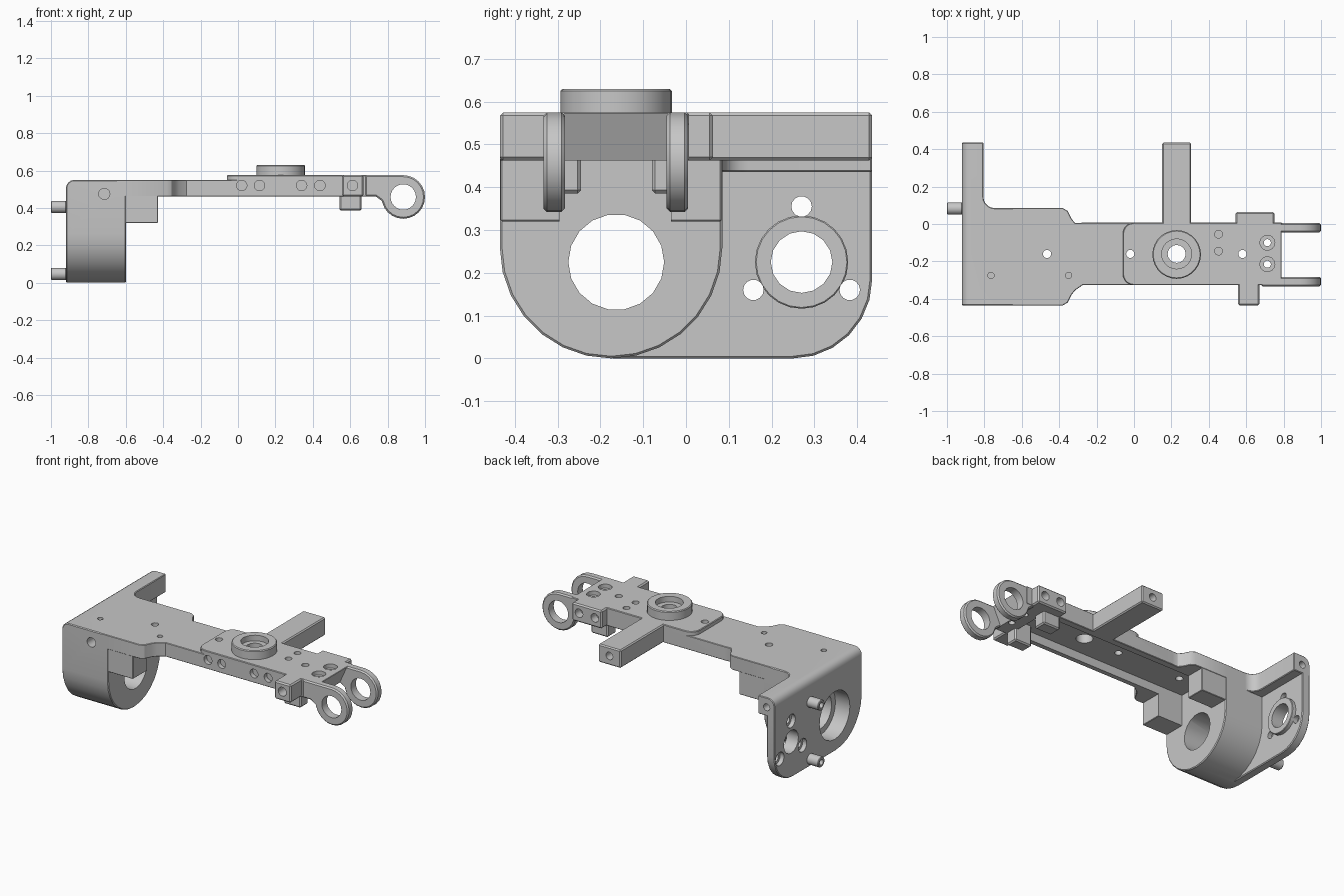
import bpy, bmesh
from math import cos, sin, radians
from mathutils import Vector

cube = bpy.data.objects.get("Cube")
if cube:
    bpy.data.objects.remove(cube, do_unlink=True)

grey = bpy.data.materials.new("machined_grey")
grey.use_nodes = True
COLOUR = (0.57, 0.57, 0.57, 1)
grey.diffuse_color = COLOUR
grey.node_tree.nodes["Principled BSDF"].inputs["Base Color"].default_value = COLOUR

helpers = []
PLACE = {"x": lambda a, b, d: (d, a, b),
         "y": lambda a, b, d: (a, d, b),
         "z": lambda a, b, d: (a, b, d)}


def arc(a, b, r, start, end, steps=8):
    angles = [radians(start + (end - start) * i / steps) for i in range(steps + 1)]
    return [(a + r * cos(t), b + r * sin(t)) for t in angles]


def rect(a0, a1, b0, b1):
    return [(a0, b0), (a1, b0), (a1, b1), (a0, b1)]


def circle(a, b, r, sides=20):
    return arc(a, b, r, 0, 360, sides)[:-1]


def prism(name, pts, axis, lo, hi, bevel=0.005, round_edge=False):
    """Extrude a flat profile along an axis."""
    bm = bmesh.new()
    base = [bm.verts.new(PLACE[axis](a, b, lo)) for a, b in pts]
    face = bm.faces.new(base)
    ext = bmesh.ops.extrude_face_region(bm, geom=[face])
    step = Vector(PLACE[axis](0, 0, hi - lo))
    bmesh.ops.translate(bm, vec=step,
                        verts=[v for v in ext["geom"] if isinstance(v, bmesh.types.BMVert)])
    bmesh.ops.recalc_face_normals(bm, faces=bm.faces)
    if round_edge:  # large radius along the top outer edge
        edges = [e for e in bm.edges
                 if all(v.co.x < -0.919 and v.co.z > 0.549 for v in e.verts)]
        bmesh.ops.bevel(bm, geom=edges, offset=0.045, segments=4,
                        profile=0.5, affect="EDGES")
    mesh = bpy.data.meshes.new(name)
    bm.to_mesh(mesh)
    bm.free()
    mesh.materials.append(grey)
    obj = bpy.data.objects.new(name, mesh)
    bpy.context.scene.collection.objects.link(obj)
    if bevel:
        mod = obj.modifiers.new("edge", "BEVEL")
        mod.width, mod.segments = bevel, 1
        mod.limit_method, mod.angle_limit = "ANGLE", radians(40)
    return obj


def combine(target, tool, operation):
    mod = target.modifiers.new(operation.lower(), "BOOLEAN")
    mod.operation, mod.solver, mod.object = operation, "EXACT", tool
    tool.hide_render = True
    helpers.append(tool)


def add(*args, **options):
    combine(body, prism(*args, **options), "UNION")


def cut(target, pts, axis, lo, hi):
    combine(target, prism("cutter", pts, axis, lo, hi, 0), "DIFFERENCE")


def drill(target, axis, a, b, r, lo, hi, sides=14):
    cut(target, circle(a, b, r, sides), axis, lo, hi)


MID = -0.16  # centre line of the narrow beam

# Round motor housing, the base of the one-piece bracket
body = prism("bracket_body",
             [(0.085, 0.55), (-0.435, 0.55)] + arc(-0.175, 0.26, 0.26, 180, 360, 14),
             "x", -0.92, -0.598, round_edge=True)
add("housing_block", rect(-0.433, 0.083, 0.32, 0.53), "x", -0.62, -0.427, 0.003)

# Side panel, its top rib and bearing boss
add("side_panel",
    [(0.0, 0.5), (-0.175, 0.4), (-0.175, 0.0)]
    + arc(0.25, 0.185, 0.185, 270, 360, 6) + [(0.435, 0.5)],
    "x", -0.92, -0.865)
add("panel_rib",
    [(-0.92, 0.07), (-0.74, 0.07), (-0.74, 0.085)]
    + arc(-0.745, 0.145, 0.06, 270, 180, 5) + [(-0.805, 0.435), (-0.92, 0.435)],
    "z", 0.435, 0.55, 0.004, round_edge=True)
add("bearing_boss", circle(0.27, 0.225, 0.109, 24), "x", -0.88, -0.84, 0.003)

# Main beam: half outline mirrored about its centre line
half = [(-0.65, 0.26), (-0.38, 0.26), (-0.355, 0.245), (-0.335, 0.205),
        (-0.315, 0.18), (-0.275, 0.167), (0.79, 0.167)]
outline = ([(x, -0.175 - w if w > 0.17 else MID - w) for x, w in half]
           + [(x, -0.175 + w if w > 0.17 else MID + w) for x, w in reversed(half)])
add("main_beam", outline, "z", 0.462, 0.55, 0.003)
add("raised_pad",
    [(0.79, MID - 0.167), (0.79, MID + 0.167)] + arc(0.0, -0.053, 0.06, 90, 180, 5)
    + arc(0.0, -0.267, 0.06, 180, 270, 5),
    "z", 0.54, 0.575, 0.004)

# Cross arm, side tabs and top ring
add("cross_arm", rect(0.15, 0.306, 0.462, 0.575), "y", -0.02, 0.435, 0.007)
add("front_tab", rect(0.557, 0.67, 0.462, 0.575), "y", -0.435, -0.31, 0.008)
add("back_tab", rect(0.543, 0.75, 0.462, 0.575), "y", -0.02, 0.063, 0.008)
add("top_ring", circle(0.228, -0.163, 0.13, 28), "z", 0.56, 0.63)

# Channel under the beam, and the sloped end between the fork lugs
cut(body, rect(-0.598, 0.64, -0.295, -0.035), "z", 0.2, 0.515)
cut(body, [(0.733, 0.45), (0.9, 0.45), (0.9, 0.585), (0.794, 0.585)],
    "y", -0.285, -0.042)

# Fork lugs, and feet below the beam
lug_outline = (arc(0.8835, 0.4585, 0.1165, 90, -150, 16)
               + [(0.768, 0.438), (0.735, 0.462), (0.68, 0.462), (0.68, 0.575)])
for label, y in (("front", -0.333), ("back", -0.045)):
    add(label + "_fork_lug", lug_outline, "y", y, y + 0.05, 0.008)
for label, y0, y1 in (("front", -0.322, -0.245), ("back", -0.08, 0.003)):
    add(label + "_foot", rect(0.542, 0.66, 0.385, 0.53), "y", y0, y1, 0.008)
drill(body, "y", 0.8835, 0.4585, 0.068, -0.4, 0.1, 24)

# Motor bore with a wider outer seat, and the bearing holes
drill(body, "x", -0.163, 0.225, 0.15, -0.95, -0.82, 24)
drill(body, "x", -0.163, 0.225, 0.112, -0.95, -0.5, 18)
drill(body, "x", 0.27, 0.225, 0.072, -0.95, -0.8, 16)
for angle in (90, 210, 330):
    y, z = 0.27 + 0.13 * cos(radians(angle)), 0.225 + 0.13 * sin(radians(angle))
    drill(body, "x", y, z, 0.024, -0.95, -0.8)
    drill(body, "x", y, z, 0.042, -0.95, -0.893)

# Blind holes in the rib, arm, housing, tabs and beam side
drill(body, "y", -0.865, 0.49, 0.022, 0.36, 0.5)
drill(body, "y", 0.228, 0.52, 0.024, 0.36, 0.5)
drill(body, "y", -0.715, 0.475, 0.03, -0.5, -0.37)
drill(body, "y", 0.612, 0.52, 0.028, -0.5, -0.37)
for x in (0.59, 0.7):
    drill(body, "y", x, 0.52, 0.027, 0.01, 0.1)
for x in (0.02, 0.115, 0.34, 0.438):
    drill(body, "y", x, 0.52, 0.028, -0.4, -0.3)

# Stepped ring bore and the vertical deck holes
drill(body, "z", 0.228, MID, 0.08, 0.595, 0.7, 24)
drill(body, "z", 0.228, MID, 0.048, 0.3, 0.7, 16)
for x in (-0.465, -0.02, 0.58):
    drill(body, "z", x, MID, 0.022, 0.3, 0.7)
for y in (-0.055, -0.145):
    drill(body, "z", 0.452, y, 0.021, 0.53, 0.7)
for x in (-0.765, -0.35):
    drill(body, "z", x, -0.275, 0.017, 0.53, 0.7)
for y in (-0.1, -0.215):
    drill(body, "z", 0.713, y, 0.04, 0.55, 0.7)
    drill(body, "z", 0.713, y, 0.019, 0.3, 0.7)

# Hollow locating pins
parts = [body]
for label, z in (("upper", 0.405), ("lower", 0.047)):
    pin = prism(label + "_pin", circle(0.083, z, 0.033, 16), "x", -1.0, -0.918, 0.004)
    drill(pin, "x", 0.083, z, 0.018, -1.1, -0.93)
    parts.append(pin)

# Apply the modifiers, then drop the helpers
bpy.context.view_layer.update()
graph = bpy.context.evaluated_depsgraph_get()
meshes = [bpy.data.meshes.new_from_object(p.evaluated_get(graph)) for p in parts]
for part, mesh in zip(parts, meshes):
    part.modifiers.clear()
    part.data = mesh
for tool in helpers:
    bpy.data.objects.remove(tool, do_unlink=True)

bpy.ops.object.select_all(action="DESELECT")
for part in parts:
    part.select_set(True)
bpy.context.view_layer.objects.active = body
bpy.ops.object.shade_smooth_by_angle(angle=radians(32))
